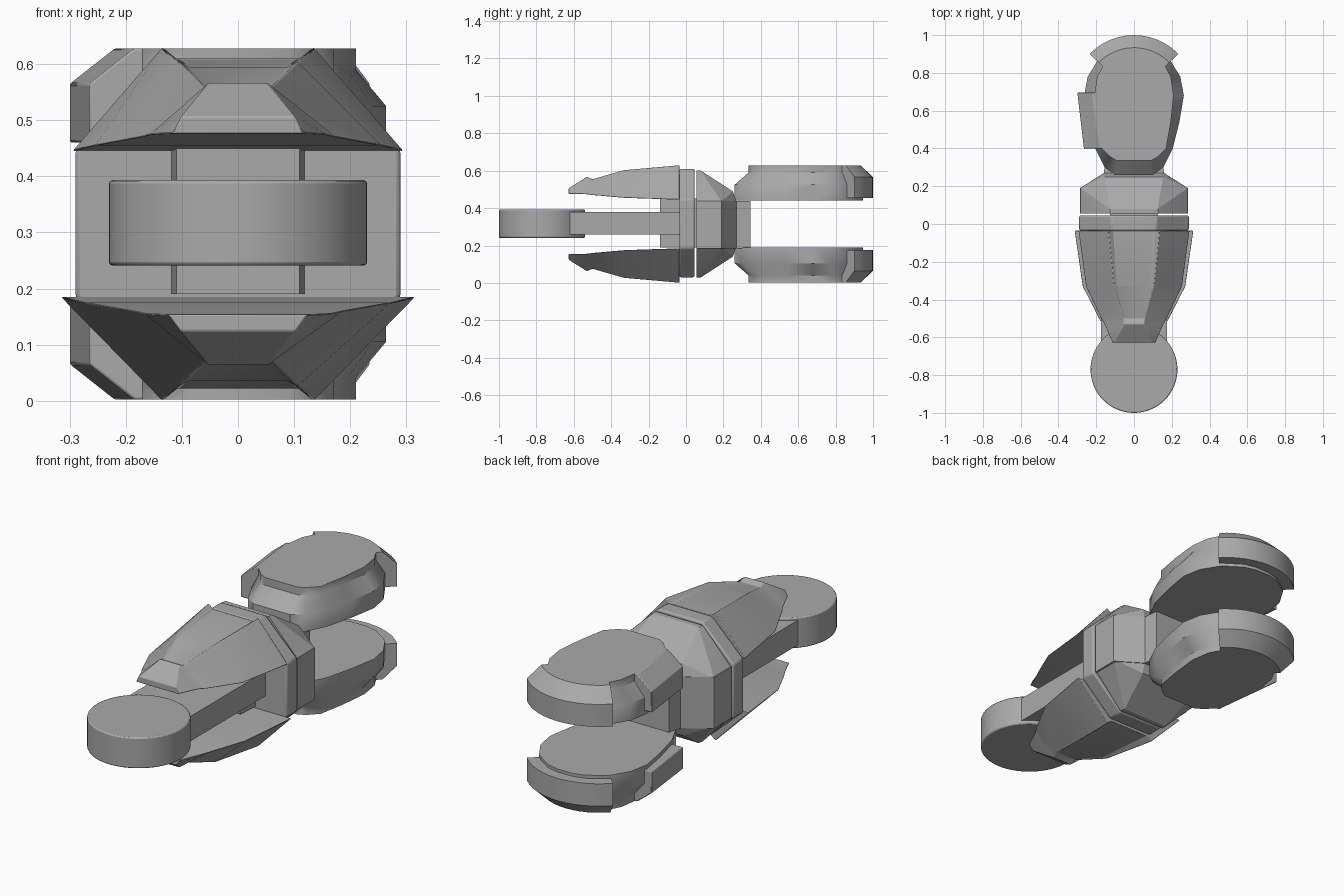
import bpy, bmesh, math
from math import sin, cos, radians

old = bpy.data.objects.get("Cube")
if old:
    bpy.data.objects.remove(old)

MID = 0.315  # height of the horizontal symmetry plane

grey = bpy.data.materials.new("plain_grey")
grey.use_nodes = True
grey.diffuse_color = (0.4, 0.4, 0.4, 1)
grey.node_tree.nodes["Principled BSDF"].inputs["Base Color"].default_value = (0.4, 0.4, 0.4, 1)


def finish(name, bm, bevel=0.0, angle=35):
    bmesh.ops.recalc_face_normals(bm, faces=bm.faces)
    mesh = bpy.data.meshes.new(name)
    bm.to_mesh(mesh)
    bm.free()
    obj = bpy.data.objects.new(name, mesh)
    bpy.context.collection.objects.link(obj)
    mesh.materials.append(grey)
    bpy.ops.object.select_all(action="DESELECT")
    obj.select_set(True)
    bpy.context.view_layer.objects.active = obj
    bpy.ops.object.shade_smooth_by_angle(angle=radians(angle))
    if bevel:
        mod = obj.modifiers.new("edge", "BEVEL")
        mod.width, mod.segments, mod.limit_method = bevel, 2, "ANGLE"
    return obj


def loft(sections):
    """Skin a list of equal-length closed rings and cap both ends."""
    bm = bmesh.new()
    rings = [[bm.verts.new(p) for p in s] for s in sections]
    n = len(rings[0])
    for a, b in zip(rings, rings[1:]):
        for i in range(n):
            j = (i + 1) % n
            bm.faces.new((a[i], a[j], b[j], b[i]))
    bm.faces.new(rings[0])
    bm.faces.new(rings[-1])
    return bm


def mirrored(half):
    """Close a half outline of (x, other) points across x = 0."""
    return half + [(-x, v) for x, v in reversed(half)]


def flip(z, side):
    return MID + side * (z - MID)


def prism_z(half, z0, z1):
    outline = mirrored(half)
    return loft([[(x, y, z) for x, y in outline] for z in (z0, z1)])


# front disc
bm = bmesh.new()
bmesh.ops.create_cone(bm, cap_ends=True, segments=64, radius1=0.23, radius2=0.23, depth=0.152)
bmesh.ops.translate(bm, verts=bm.verts, vec=(0, -0.77, 0.317))
finish("front_disc", bm, bevel=0.006)

# arm from disc to collar, and the core behind it
finish("arm", prism_z([(0.175, -0.63), (0.175, 0)], 0.258, 0.38))
finish("core", prism_z([(0.11, -0.14), (0.13, 0.1)], 0.19, 0.45))

# octagonal collar
octagon = mirrored([(0.12, 0.03), (0.29, 0.185), (0.29, 0.445), (0.12, 0.61)])
finish("collar", loft([[(x, y, z) for x, z in octagon] for y in (-0.035, 0.046)]), bevel=0.008)

# rear block and its two sloping wedges
finish("rear_block", prism_z([(0.285, 0.055), (0.285, 0.19), (0.16, 0.27), (0.15, 0.345)],
                             0.185, 0.438))
for side, label in ((1, "upper"), (-1, "lower")):
    bm = bmesh.new()
    for x, y, z in ((0.285, 0.055, 0.435), (0.285, 0.19, 0.435), (0.16, 0.27, 0.435),
                    (0.13, 0.055, 0.6), (0.125, 0.08, 0.6), (0.155, 0.25, 0.49)):
        for s in (1, -1):
            bm.verts.new((s * x, y, flip(z, side)))
    bmesh.ops.convex_hull(bm, input=bm.verts)
    finish(label + "_wedge", bm, angle=15)

# armour shells: y, channel half width and z, ridge half width and z, edge half width and z
shell = [(-0.035, 0.108, 0.608, 0.135, 0.63, 0.295, 0.445),
         (-0.33, 0.09, 0.595, 0.106, 0.604, 0.255, 0.455),
         (-0.50, 0.05, 0.553, 0.056, 0.555, 0.175, 0.47),
         (-0.53, 0.045, 0.567, 0.052, 0.567, 0.157, 0.474),
         (-0.627, 0.095, 0.506, 0.103, 0.506, 0.115, 0.476)]
for side, label, wide in ((1, "upper", 1.0), (-1, "lower", 1.07)):
    rows = []
    for y, cx, cz, rx, rz, ex, ez in shell:
        row = mirrored([(ex * wide, ez), (rx, rz), (cx, cz)])
        rows.append([(x, y, flip(z, side)) for x, z in row])
    finish(label + "_shell", loft(rows), bevel=0.003)

# rear pods: a wide base, a chamfered shoulder and an inset top slab
base = [(0.1, 0.26), (0.155, 0.3), (0.205, 0.4), (0.24, 0.54), (0.264, 0.68),
        (0.245, 0.78), (0.19, 0.87), (0.1, 0.93), (0.04, 0.945)]
top = [(0.09, 0.335), (0.125, 0.355), (0.17, 0.4), (0.195, 0.54), (0.21, 0.68),
       (0.195, 0.78), (0.155, 0.855), (0.085, 0.9), (0.03, 0.915)]
guard_profile = [(0, 0.46), (0, 0.565), (0.08, 0.628), (0.1, 0.628), (0.1, 0.46)]
rim_profile = [(0.326, 0.455), (0.326, 0.565), (0.26, 0.628), (0.2, 0.628), (0.2, 0.455)]
for side, label in ((1, "upper"), (-1, "lower")):
    levels = ((base, 0.44), (base, 0.525), (top, 0.59), (top, 0.628))
    finish(label + "_pod", loft([[(x, y, flip(z, side)) for x, y in mirrored(half)]
                                 for half, z in levels]))

    # curved rim around the back end
    rows = []
    for k in range(13):
        a = radians(-46 + 92 * k / 12)
        rows.append([(r * sin(a), 0.674 + r * cos(a), flip(z, side)) for r, z in rim_profile])
    finish(label + "_rim", loft(rows))

    # guard plate on the right side only
    rows = [[(x + d, y, flip(z, side)) for d, z in guard_profile]
            for x, y in ((-0.265, 0.4), (-0.3, 0.695))]
    finish(label + "_guard", loft(rows), bevel=0.004)
